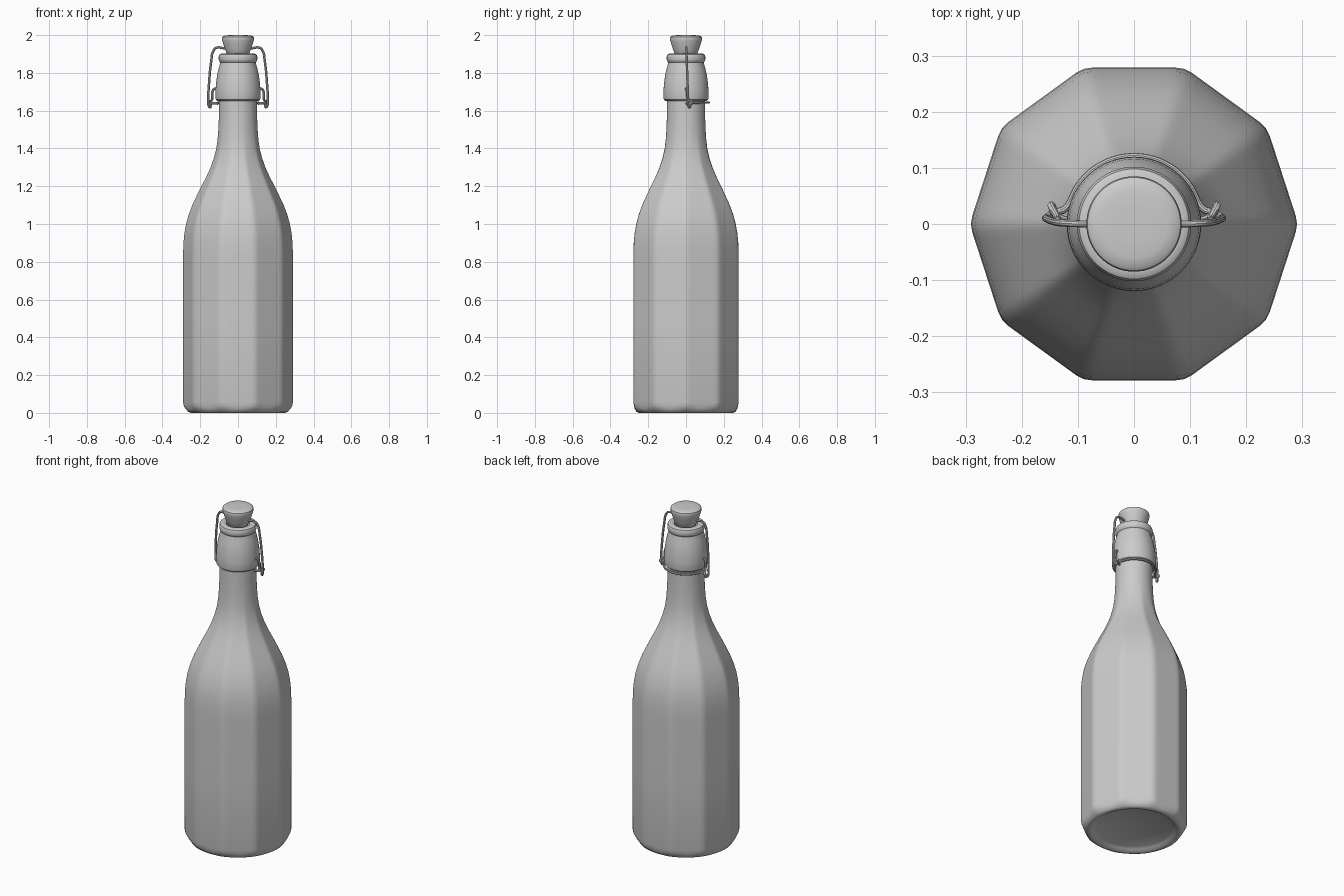
import bpy, bmesh, math
from math import cos, sin, pi, radians

if "Cube" in bpy.data.objects:
    bpy.data.objects.remove(bpy.data.objects["Cube"])


def finish(ob, angle=35):
    bpy.ops.object.select_all(action='DESELECT')
    ob.select_set(True)
    bpy.context.view_layer.objects.active = ob
    bpy.ops.object.shade_smooth_by_angle(angle=radians(angle))


def lathe(name, profile, segs, radius=lambda r, a, facet: r):
    """Revolve (radius, z, facet amount) rings and cap both ends."""
    bm = bmesh.new()
    rings = []
    for r, z, f in profile:
        ring = []
        for i in range(segs):
            a = 2 * pi * i / segs
            q = radius(r, a, f)
            ring.append(bm.verts.new((q * cos(a), q * sin(a), z)))
        rings.append(ring)
    for lo, hi in zip(rings, rings[1:]):
        for i in range(segs):
            j = (i + 1) % segs
            bm.faces.new((lo[i], lo[j], hi[j], hi[i]))
    bm.faces.new(rings[0][::-1])
    bm.faces.new(rings[-1])
    bmesh.ops.recalc_face_normals(bm, faces=bm.faces)
    me = bpy.data.meshes.new(name)
    bm.to_mesh(me)
    bm.free()
    ob = bpy.data.objects.new(name, me)
    bpy.context.collection.objects.link(ob)
    finish(ob)
    return ob


def decagon(r, a, f):
    """Blend a circle into a ten-sided outline with slightly eased corners."""
    side = radians(36)
    d = cos(side / 2) / cos(a % side - side / 2)
    return r * (1 - f + f * min(d, 0.992))


def wire(name, points, r=0.0065):
    """Round wire bent smoothly through the points."""
    cu = bpy.data.curves.new(name, 'CURVE')
    cu.dimensions = '3D'
    cu.bevel_depth = r
    cu.bevel_resolution = 3
    cu.resolution_u = 6
    cu.use_fill_caps = True
    sp = cu.splines.new('BEZIER')
    sp.bezier_points.add(len(points) - 1)
    for bp, p in zip(sp.bezier_points, points):
        bp.co = p
        bp.handle_left_type = bp.handle_right_type = 'AUTO'
    ob = bpy.data.objects.new(name, cu)
    bpy.context.collection.objects.link(ob)
    bpy.ops.object.select_all(action='DESELECT')
    ob.select_set(True)
    bpy.context.view_layer.objects.active = ob
    bpy.ops.object.convert(target='MESH')
    finish(bpy.context.object)


def mirrored(half):
    """Extend a half path, ending near the middle, across x = 0."""
    return half + [(-x, y, z) for x, y, z in reversed(half)]


# Bottle body: recessed base, faceted sides, shoulder fading into round neck
body = [(0.205, 0.02, 0), (0.22, 0.012, 0), (0.235, 0.002, 0), (0.25, 0, 0),
        (0.264, 0.006, 0.15), (0.28, 0.022, 0.6), (0.289, 0.036, 1),
        (0.293, 0.055, 1), (0.293, 0.45, 1), (0.293, 0.84, 1),
        (0.291, 0.9, 1), (0.286, 0.95, 1), (0.277, 1.0, 1), (0.263, 1.05, 1),
        (0.244, 1.1, 1), (0.22, 1.15, 1), (0.195, 1.2, 0.95),
        (0.169, 1.25, 0.9), (0.146, 1.3, 0.8), (0.128, 1.35, 0.6),
        (0.115, 1.4, 0.4), (0.108, 1.45, 0.2), (0.104, 1.5, 0.05),
        (0.101, 1.57, 0), (0.1, 1.66, 0)]
lathe("bottle_body", body, 120, decagon)

# Thick mouth collar with rounded lip and a shallow bore
collar = [(0.095, 1.652), (0.11, 1.652), (0.117, 1.658), (0.12, 1.67),
          (0.119, 1.71), (0.116, 1.75), (0.11, 1.79), (0.102, 1.825),
          (0.095, 1.85), (0.094, 1.856), (0.099, 1.861), (0.102, 1.87),
          (0.102, 1.887), (0.098, 1.897), (0.09, 1.902), (0.072, 1.902),
          (0.064, 1.897), (0.06, 1.885), (0.06, 1.75)]
lathe("mouth_collar", [(r, z, 0) for r, z in collar], 64)

# Stopper with flared, softly domed head
stopper = [(0.05, 1.85), (0.054, 1.895), (0.061, 1.905), (0.069, 1.925),
           (0.077, 1.95), (0.083, 1.97), (0.085, 1.982), (0.083, 1.991),
           (0.076, 1.996), (0.06, 1.999), (0.03, 2.0)]
lathe("stopper", [(r, z, 0) for r, z in stopper], 64)

# Bail wire through the stopper, hooked at both lower ends
bail = [(0.105, 0.004, 1.637), (0.13, 0.01, 1.639), (0.143, 0.02, 1.636),
        (0.145, 0.02, 1.618), (0.154, 0.013, 1.625), (0.157, 0.011, 1.66),
        (0.153, 0.008, 1.75), (0.142, 0.004, 1.86), (0.13, 0.002, 1.918),
        (0.115, 0.001, 1.933), (0.07, 0.0, 1.93)]
wire("bail_wire", mirrored(bail))

# Lever wire: pivots in the collar sides and loops around the back of the neck
side = [(0.108, 0.0, 1.705), (0.124, 0.002, 1.716), (0.135, 0.006, 1.7),
        (0.137, 0.012, 1.66), (0.147, 0.034, 1.642), (0.138, 0.022, 1.64)]
arc = [(0.12 * cos(radians(a)), 0.12 * sin(radians(a)), 1.643)
       for a in (38, 50, 62, 74, 86)]
wire("lever_wire", mirrored(side + arc))
